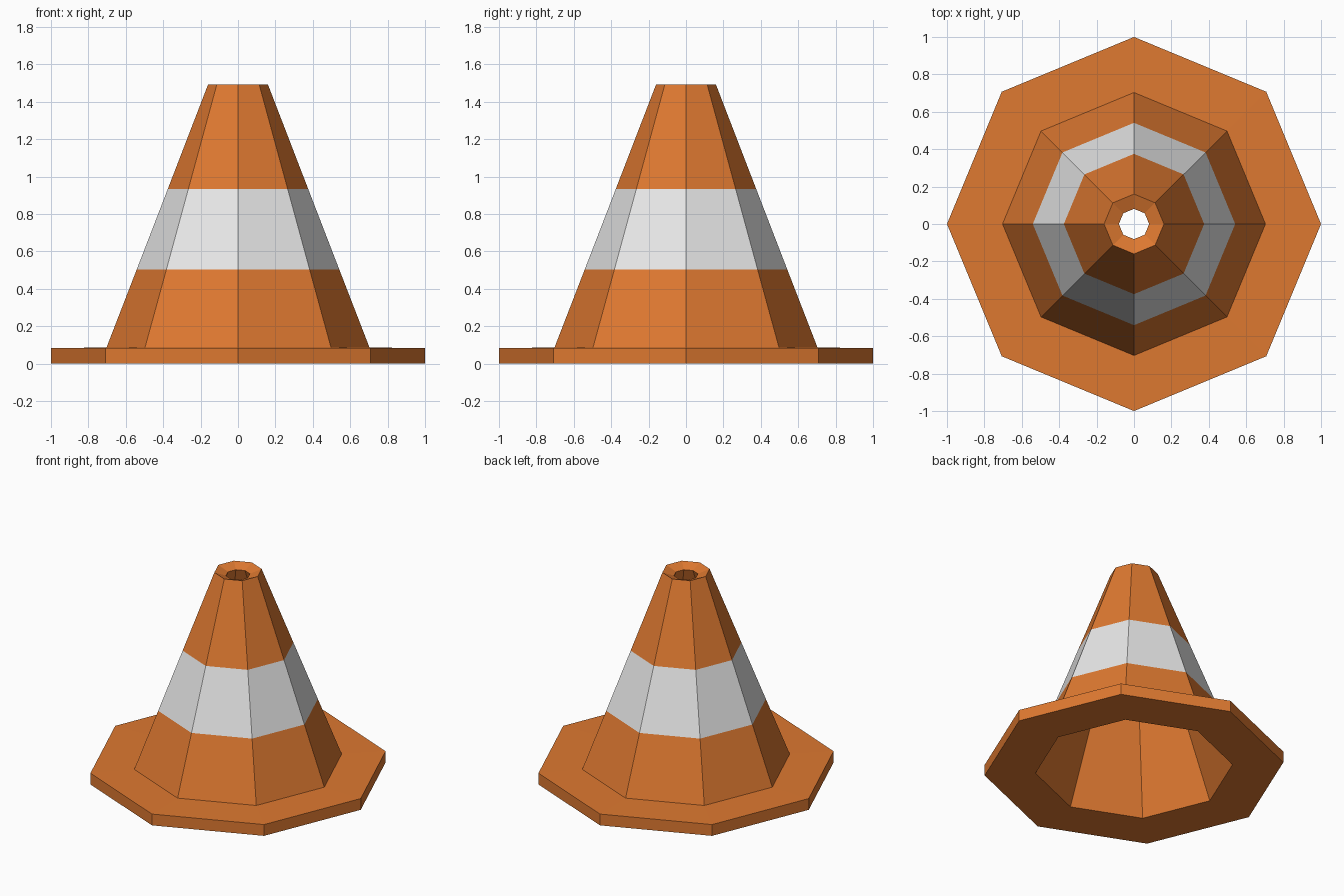
import bpy, bmesh, math

if "Cube" in bpy.data.objects:
    bpy.data.objects.remove(bpy.data.objects["Cube"])

SIDES = 8


def material(name, rgb):
    m = bpy.data.materials.new(name)
    m.diffuse_color = (*rgb, 1)
    m.use_nodes = True
    m.node_tree.nodes["Principled BSDF"].inputs["Base Color"].default_value = m.diffuse_color
    return m


orange = material("orange", (0.73, 0.19, 0.03))
white = material("white", (0.80, 0.80, 0.80))

# Closed wall section (radius, height): base plate, outer cone, funnel rim, hollow inside
profile = [(1.0, 0.0), (1.0, 0.083), (0.703, 0.087), (0.541, 0.505), (0.375, 0.935),
           (0.16, 1.493), (0.081, 1.463), (0.66, 0.0)]
STRIPE = 3  # profile segment between the two stripe heights

bm = bmesh.new()
rings = []
for r, z in profile:
    rings.append([bm.verts.new((r * math.cos(math.tau * i / SIDES),
                                r * math.sin(math.tau * i / SIDES), z))
                  for i in range(SIDES)])

# Skin consecutive rings, colouring the stripe band
for s in range(len(rings)):
    a, b = rings[s], rings[(s + 1) % len(rings)]
    for i in range(SIDES):
        j = (i + 1) % SIDES
        face = bm.faces.new((a[i], a[j], b[j], b[i]))
        face.material_index = 1 if s == STRIPE else 0
bmesh.ops.recalc_face_normals(bm, faces=bm.faces)

mesh = bpy.data.meshes.new("traffic_cone")
bm.to_mesh(mesh)
bm.free()
mesh.materials.append(orange)
mesh.materials.append(white)
cone = bpy.data.objects.new("traffic_cone", mesh)
bpy.context.collection.objects.link(cone)
